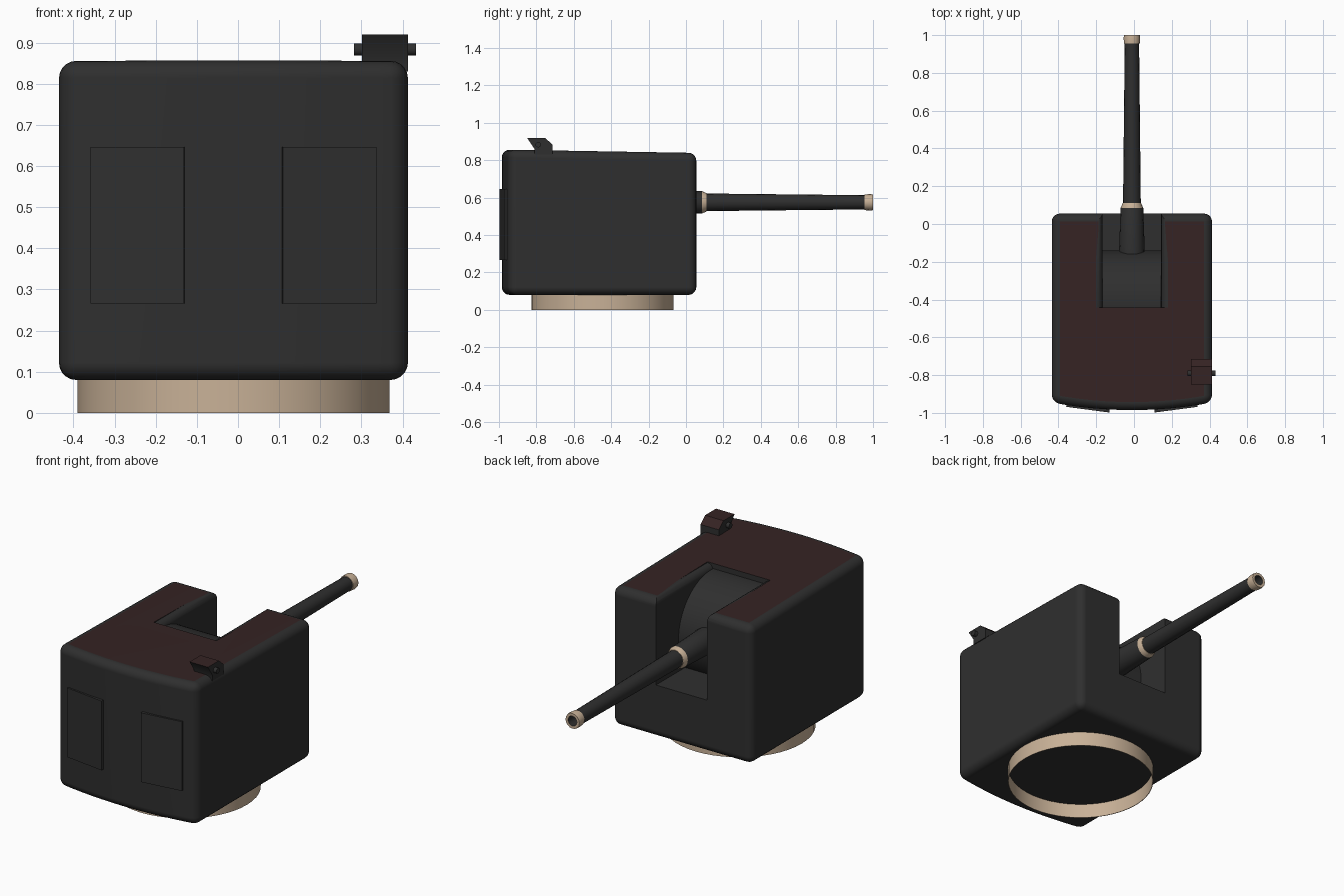
import bpy
import bmesh
import math
from mathutils import Vector

cube = bpy.data.objects.get("Cube")
if cube:
    bpy.data.objects.remove(cube, do_unlink=True)

CX = -0.011  # centre line of the housing


def material(name, rgb):
    m = bpy.data.materials.new(name)
    m.use_nodes = True
    m.diffuse_color = (*rgb, 1)
    bsdf = next(n for n in m.node_tree.nodes if n.type == "BSDF_PRINCIPLED")
    bsdf.inputs["Base Color"].default_value = (*rgb, 1)
    bsdf.inputs["Roughness"].default_value = 0.7
    return m


DARK = material("dark grey", (0.028, 0.028, 0.028))
RED = material("dark red", (0.036, 0.017, 0.017))
TAN = material("tan", (0.58, 0.44, 0.31))


def make_object(name, bm, mats, angle=35):
    bmesh.ops.recalc_face_normals(bm, faces=bm.faces)
    me = bpy.data.meshes.new(name)
    bm.to_mesh(me)
    bm.free()
    ob = bpy.data.objects.new(name, me)
    bpy.context.collection.objects.link(ob)
    for m in mats:
        me.materials.append(m)
    me.shade_smooth()
    me.set_sharp_from_angle(angle=math.radians(angle))
    return ob


def prism(points, vector):
    """Closed outline of 3D points, extruded along a vector."""
    bm = bmesh.new()
    face = bm.faces.new([bm.verts.new(p) for p in points])
    ext = bmesh.ops.extrude_face_region(bm, geom=[face], use_keep_orig=True)
    moved = [v for v in ext["geom"] if isinstance(v, bmesh.types.BMVert)]
    bmesh.ops.translate(bm, verts=moved, vec=vector)
    bmesh.ops.recalc_face_normals(bm, faces=bm.faces)
    return bm


def lathe(name, profile, origin, axis, mats, segments=24, cap=False, mat_rule=None):
    """Revolve (distance, radius) pairs around an axis."""
    bm = bmesh.new()
    turn = Vector((0, 0, 1)).rotation_difference(Vector(axis))
    rings = []
    for d, r in profile:
        ring = []
        for i in range(segments):
            a = math.tau * i / segments
            p = turn @ Vector((r * math.cos(a), r * math.sin(a), d))
            ring.append(bm.verts.new(p + Vector(origin)))
        rings.append(ring)
    for k in range(len(rings) - 1):
        for i in range(segments):
            j = (i + 1) % segments
            f = bm.faces.new((rings[k][i], rings[k][j], rings[k + 1][j], rings[k + 1][i]))
            f.material_index = mat_rule(k) if mat_rule else 0
    if cap:
        bm.faces.new(rings[0])
        bm.faces.new(rings[-1])
    return make_object(name, bm, mats)


# Housing: bowed front, slightly sloping roof, rounded edges
HALF, BACK, CORNER, BOW = 0.424, 0.055, -0.945, 0.04
outline = [(CX + HALF, BACK, 0.08), (CX - HALF, BACK, 0.08)]
for i in range(13):
    t = -1 + i / 6
    outline.append((CX + HALF * t, CORNER - BOW * (1 - t * t), 0.08))
bm = prism(outline, (0, 0, 0.77))
for v in bm.verts:
    if v.co.z > 0.5:
        v.co.z = 0.839 - 0.017 * (v.co.y - BACK)
bm.normal_update()
edges = [e for e in bm.edges if e.calc_face_angle(0) > math.radians(40)]
bmesh.ops.bevel(bm, geom=edges, offset=0.042, offset_type="OFFSET", segments=5,
                profile=0.5, affect="EDGES", clamp_overlap=False)
bm.normal_update()
for f in bm.faces:
    f.material_index = 1 if f.normal.z > 0.995 and f.calc_area() > 0.1 else 0
housing = make_object("housing", bm, [DARK, RED])

# Gun slot, with its upper side edges rounded off
SLOT, SLOT_END, ROUND, ROOF = 0.155, -0.442, 0.035, 0.843
side = [(SLOT, 0.37)]
for i in range(5):
    a = math.radians(90) * i / 4
    side.append((SLOT + ROUND * (1 - math.cos(a)), ROOF - ROUND + ROUND * math.sin(a)))
side.append((SLOT + ROUND, 1.0))
slot = [(CX + x, SLOT_END, z) for x, z in side]
slot += [(CX - x, SLOT_END, z) for x, z in reversed(side)]
cutter = make_object("slot_cutter", prism(slot, (0, 0.7, 0)), [DARK])
cutter.hide_render = True
cut = housing.modifiers.new("slot", "BOOLEAN")
cut.operation = "DIFFERENCE"
cut.solver = "EXACT"
cut.object = cutter
bpy.context.view_layer.objects.active = housing
bpy.ops.object.modifier_apply(modifier=cut.name)
bpy.data.objects.remove(cutter, do_unlink=True)
housing.data.set_sharp_from_angle(angle=math.radians(35))
weighted = housing.modifiers.new("weighted normals", "WEIGHTED_NORMAL")
weighted.keep_sharp = True

# Curved gun shield filling the slot
lathe("gun_shield", [(-SLOT, 0.28), (SLOT, 0.28)], (CX, -0.42, 0.54), (1, 0, 0),
      [DARK], segments=64, cap=True)

# Barrel: sleeve, tan collar, tapering tube, tan muzzle with a hollow bore
barrel = [(-0.3, 0.07), (-0.17, 0.069), (0.085, 0.06), (0.11, 0.049), (0.11, 0.047),
          (0.955, 0.038), (0.955, 0.042), (0.985, 0.044), (1.0, 0.042),
          (1.0, 0.027), (0.9, 0.027), (0.9, 0.001)]
lathe("gun_barrel", barrel, (CX, 0, 0.575), (0, 1, 0), [DARK, TAN], segments=16,
      mat_rule=lambda k: 1 if k in (2, 3, 5, 6, 7, 8) else 0)

# Open base ring
lathe("base_ring", [(0, 0.379), (0.085, 0.379), (0.085, 0.376), (0, 0.376), (0, 0.379)],
      (CX, -0.447, 0), (0, 0, 1), [TAN], segments=48)

# Two hatch plates lying against the bowed front
for name, s in (("left_hatch", 1), ("right_hatch", -1)):
    plan = [(0.12, -0.998), (0.348, -0.968), (0.345, -0.94), (0.117, -0.965)]
    points = [(CX + s * x, y, 0.266) for x, y in plan]
    make_object(name, prism(points, (0, 0, 0.38)), [DARK])

# Sight box on the roof with a cross pin
sight = [(-0.85, 0.92), (-0.755, 0.92), (-0.715, 0.885), (-0.715, 0.83), (-0.81, 0.83),
         (-0.81, 0.86)]
bm = prism([(0.301, y, z) for y, z in sight], (0.112, 0, 0))
bm.normal_update()
for f in bm.faces:
    f.material_index = 1 if f.normal.z > 0.5 else 0
make_object("sight_box", bm, [DARK, RED])
lathe("sight_pin", [(0, 0.015), (0.15, 0.015)], (0.282, -0.79, 0.883), (1, 0, 0),
      [DARK], segments=12, cap=True)
